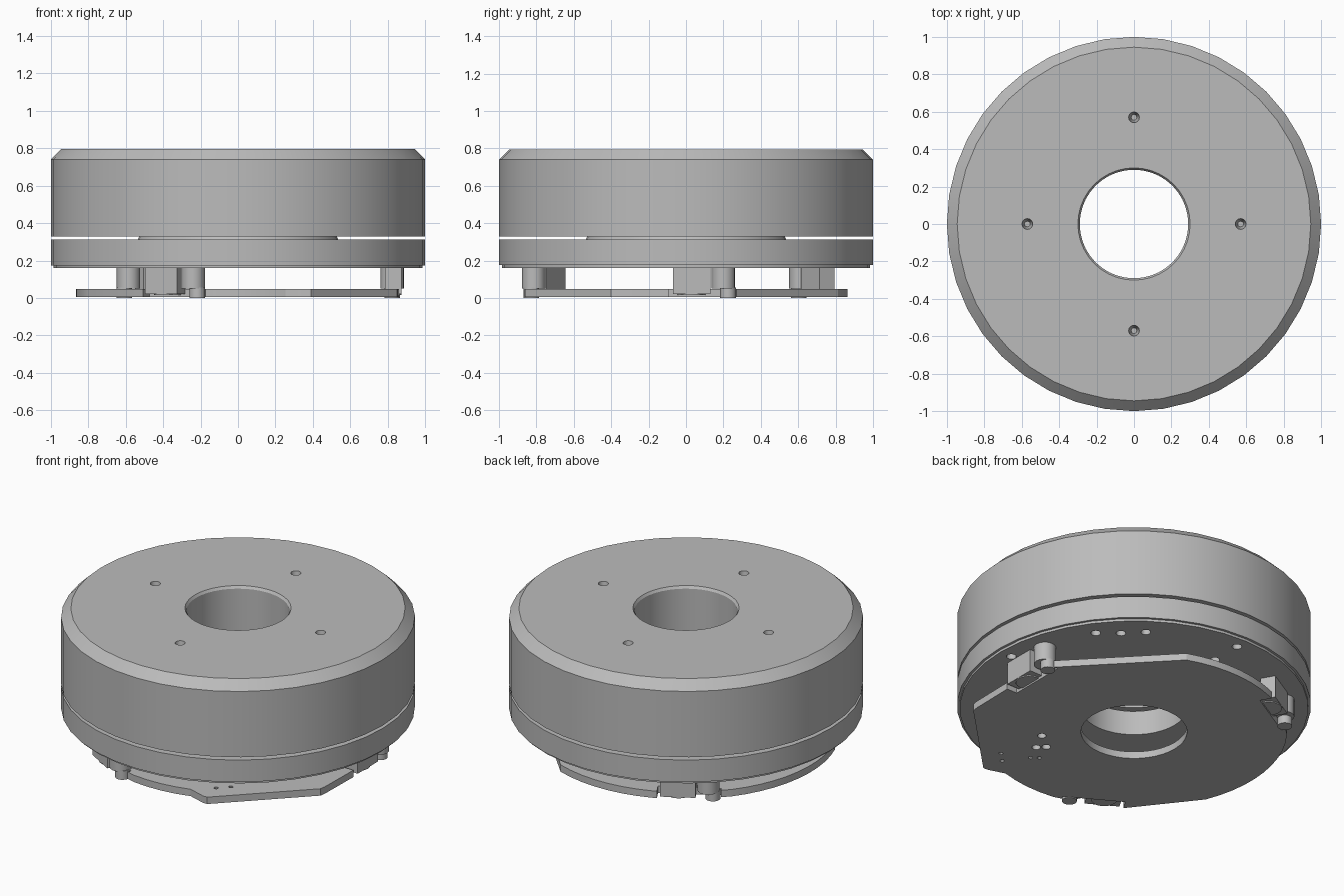
import bpy, bmesh, math
from mathutils import Matrix, Vector

if "Cube" in bpy.data.objects:
    bpy.data.objects.remove(bpy.data.objects["Cube"])

metal = bpy.data.materials.new("satin grey metal")
metal.use_nodes = True
GREY = (0.5, 0.5, 0.5, 1)
metal.diffuse_color = GREY
metal.node_tree.nodes["Principled BSDF"].inputs["Base Color"].default_value = GREY


def finish(name, bm):
    bmesh.ops.recalc_face_normals(bm, faces=bm.faces)
    mesh = bpy.data.meshes.new(name)
    bm.to_mesh(mesh)
    bm.free()
    mesh.materials.append(metal)
    obj = bpy.data.objects.new(name, mesh)
    bpy.context.collection.objects.link(obj)
    return obj


def select(obj):
    bpy.ops.object.select_all(action="DESELECT")
    obj.select_set(True)
    bpy.context.view_layer.objects.active = obj


def smooth(obj):
    select(obj)
    bpy.ops.object.shade_smooth_by_angle(angle=math.radians(25))


def lathe(name, profile, sides=40):
    """Ring solid from a closed (radius, height) profile."""
    bm = bmesh.new()
    rings = []
    for i in range(sides):
        a = math.tau * i / sides
        rings.append([bm.verts.new((r * math.cos(a), r * math.sin(a), z)) for r, z in profile])
    n = len(profile)
    for i in range(sides):
        a, b = rings[i], rings[(i + 1) % sides]
        for j in range(n):
            k = (j + 1) % n
            bm.faces.new((a[j], b[j], b[k], a[k]))
    return finish(name, bm)


def cylinder(bm, x, y, r, z0, z1, sides=16, r_bottom=None):
    bmesh.ops.create_cone(bm, cap_ends=True, segments=sides,
                          radius1=r if r_bottom is None else r_bottom, radius2=r, depth=z1 - z0,
                          matrix=Matrix.Translation((x, y, (z0 + z1) / 2)))


def cut(obj, cutter_bm):
    cutter = finish("cutter", cutter_bm)
    cutter.hide_render = True
    mod = obj.modifiers.new("holes", "BOOLEAN")
    mod.operation = "DIFFERENCE"
    mod.solver = "EXACT"
    mod.object = cutter
    select(obj)
    bpy.ops.object.modifier_apply(modifier=mod.name)
    bpy.data.objects.remove(cutter)


def cardinal(radius):
    return [(radius, 0), (0, radius), (-radius, 0), (0, -radius)]


# Rotor bell with chamfered rim and four dimpled screw holes
rotor = lathe("rotor_bell", [(0.29, 0.33), (1, 0.33), (1, 0.74), (0.945, 0.795),
                             (0.3, 0.795), (0.29, 0.78)])
holes = bmesh.new()
for x, y in cardinal(0.57):
    cylinder(holes, x, y, 0.037, 0.70, 0.85, r_bottom=0.015)
cut(rotor, holes)
smooth(rotor)

# Bearing hub in the gap
smooth(lathe("bearing_hub", [(0.36, 0.305), (0.54, 0.305), (0.525, 0.335), (0.36, 0.335)]))

# Stator base with blind holes in its underside
base = lathe("stator_base", [(0.3, 0.16), (0.985, 0.16), (0.985, 0.175), (1, 0.175),
                             (1, 0.312), (0.3, 0.312)])
holes = bmesh.new()
for x, y in cardinal(0.905) + cardinal(0.71) + [(0.71, 0.51), (0.6, 0.6), (0.5, 0.7)]:
    cylinder(holes, x, y, 0.028, 0.1, 0.24)
cut(base, holes)
smooth(base)


# Circuit board: round outline with flats, connector tab and three clip notches
def arc(radius, start, end, step=6):
    n = max(2, round((end - start) / step))
    angles = [math.radians(start + (end - start) * i / n) for i in range(n + 1)]
    return [(radius * math.cos(a), radius * math.sin(a)) for a in angles]


def notch(degrees):
    turn = Matrix.Rotation(math.radians(degrees), 2)
    corners = [(0.86, -0.09), (0.79, -0.09), (0.79, 0.27), (0.815, 0.27)]
    return [tuple(turn @ Vector(c)) for c in corners]


outline = ([(0.36, -0.86), (0.39, -0.86), (0.85, -0.4), (0.855, -0.36)]
           + notch(0) + arc(0.865, 70, 112) + notch(120) + arc(0.865, 142, 202)
           + notch(240) + arc(0.865, 262, 287))
bm = bmesh.new()
face = bm.faces.new([bm.verts.new((x, y, 0.005)) for x, y in outline])
top = bmesh.ops.extrude_face_region(bm, geom=[face])
bmesh.ops.translate(bm, vec=(0, 0, 0.043),
                    verts=[v for v in top["geom"] if isinstance(v, bmesh.types.BMVert)])
board = finish("circuit_board", bm)
holes = bmesh.new()
cylinder(holes, 0, 0, 0.3, -0.1, 0.1, sides=40)
for x, y in [(0.37, -0.37), (0.31, -0.49), (0.27, -0.45)]:
    cylinder(holes, x, y, 0.025, -0.1, 0.1)
for x, y in [(0.42, -0.67), (0.36, -0.73), (0.26, -0.6), (0.22, -0.57)]:
    cylinder(holes, x, y, 0.013, -0.1, 0.1, sides=10)
cut(board, holes)
smooth(board)

# Three clips: wall, rounded post, foot pin and curved lip
for number in range(3):
    bm = bmesh.new()
    size = Matrix.Diagonal((0.09, 0.2, 0.14, 1))
    bmesh.ops.create_cube(bm, size=1, matrix=Matrix.Translation((0.83, 0.03, 0.092)) @ size)
    cylinder(bm, 0.825, 0.2, 0.063, 0.05, 0.162)
    cylinder(bm, 0.825, 0.225, 0.042, 0, 0.055)
    cylinder(bm, 0.8, 0.03, 0.075, 0.015, 0.04)
    bmesh.ops.rotate(bm, verts=bm.verts, matrix=Matrix.Rotation(math.tau * number / 3, 3, "Z"))
    smooth(finish("board_clip_%d" % (number + 1), bm))
